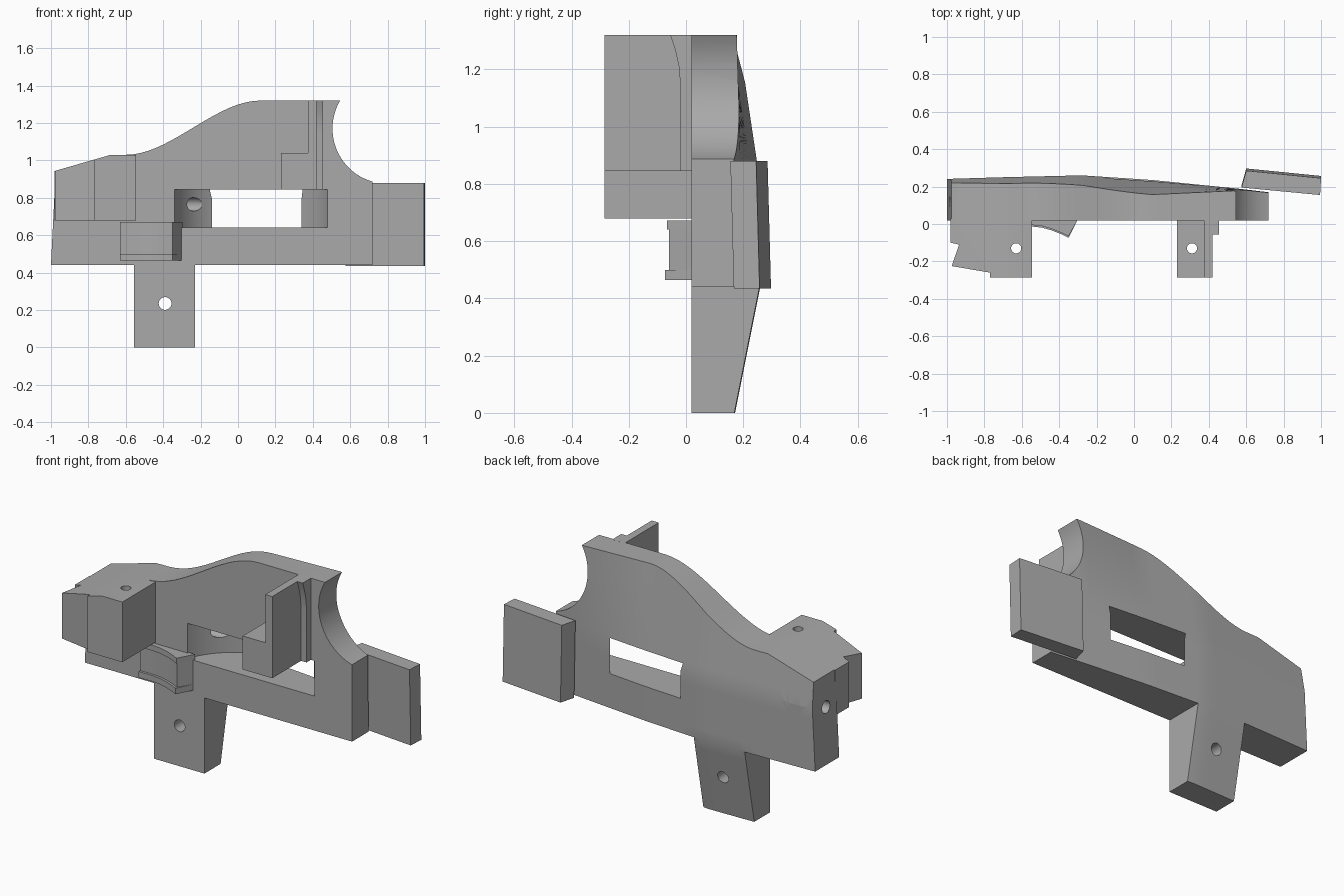
import bpy, bmesh, math
from mathutils import Vector

if "Cube" in bpy.data.objects:
    bpy.data.objects.remove(bpy.data.objects["Cube"], do_unlink=True)

grey = bpy.data.materials.new("plain_grey")
grey.use_nodes = True
grey.diffuse_color = (0.4, 0.4, 0.4, 1)
grey.node_tree.nodes["Principled BSDF"].inputs["Base Color"].default_value = (0.4, 0.4, 0.4, 1)


def finish(name, bm):
    bmesh.ops.recalc_face_normals(bm, faces=bm.faces[:])
    mesh = bpy.data.meshes.new(name)
    bm.to_mesh(mesh)
    bm.free()
    mesh.materials.append(grey)
    ob = bpy.data.objects.new(name, mesh)
    bpy.context.collection.objects.link(ob)
    return ob


def prism(name, pts, axis, lo, hi):
    """Extrude a flat outline along one axis."""
    place = {"x": lambda a, b: (lo, a, b), "y": lambda a, b: (a, lo, b), "z": lambda a, b: (a, b, lo)}[axis]
    bm = bmesh.new()
    face = bm.faces.new([bm.verts.new(place(*p)) for p in pts])
    new = bmesh.ops.extrude_face_region(bm, geom=[face])["geom"]
    step = Vector([(hi - lo) * (axis == a) for a in "xyz"])
    bmesh.ops.translate(bm, vec=step, verts=[v for v in new if isinstance(v, bmesh.types.BMVert)])
    return finish(name, bm)


def box(name, x0, x1, y0, y1, z0, z1):
    return prism(name, [(x0, y0), (x1, y0), (x1, y1), (x0, y1)], "z", z0, z1)


def rod(start, end, radius, sides=32):
    """Cylinder cutter between two points."""
    a, b = Vector(start), Vector(end)
    bm = bmesh.new()
    bmesh.ops.create_cone(bm, cap_ends=True, segments=sides, radius1=radius, radius2=radius, depth=(b - a).length)
    turn = (b - a).to_track_quat("Z", "Y").to_matrix().to_4x4()
    turn.translation = (a + b) / 2
    bm.transform(turn)
    return finish("cutter", bm)


def combine(ob, other, operation="DIFFERENCE"):
    mod = ob.modifiers.new("cut", "BOOLEAN")
    mod.operation, mod.object, mod.solver = operation, other, "EXACT"
    bpy.context.view_layer.objects.active = ob
    bpy.ops.object.modifier_apply(modifier=mod.name)
    bpy.data.objects.remove(other, do_unlink=True)


# Back surface of the plate, falling away towards the top, the foot and the +x end
RIDGE = [(-1.1, 0.238), (-0.7, 0.25), (-0.28, 0.26), (0.1, 0.235), (0.55, 0.19), (0.8, 0.16)]


def back(x, z):
    for (xa, ya), (xb, yb) in zip(RIDGE, RIDGE[1:]):
        if x <= xb:
            y = ya + (yb - ya) * (x - xa) / (xb - xa)
            break
    fade = min(1, max(0.15, 1 - (x - 0.1) * 1.9))
    return y - 0.15 * max(0, z - 0.8) * fade - 0.2 * max(0, 0.44 - z)


def envelope():
    bm = bmesh.new()
    bmesh.ops.create_grid(bm, x_segments=30, y_segments=24, size=1)
    for v in bm.verts:
        x, z = -0.15 + 0.93 * v.co.x, 0.68 + 0.72 * v.co.y
        v.co = (x, back(x, z), z)
    new = bmesh.ops.extrude_face_region(bm, geom=bm.faces[:])["geom"]
    for v in new:
        if isinstance(v, bmesh.types.BMVert):
            v.co.y = -0.3
    return finish("cutter", bm)


# Main plate outline: foot, concave end and swept top
outline = [(-1, 0.44), (-0.555, 0.44), (-0.555, 0), (-0.23, 0), (-0.23, 0.44), (0.72, 0.44)]
for i in range(17):
    a = math.radians(254 - 104.5 * i / 16)
    outline.append((0.80 + 0.295 * math.cos(a), 1.17 + 0.295 * math.sin(a)))
for i in range(19):
    t = 1 - i / 18
    outline.append((-0.6 + 0.72 * t, 1.03 + 0.29 * t * t * (3 - 2 * t)))
outline += [(-0.68, 1.03), (-0.975, 0.945)]
plate = prism("main_plate", outline, "y", 0.02, 0.5)
combine(plate, envelope(), "INTERSECT")

# Rounded window and screw holes through the plate
combine(plate, rod((0.07, -0.132, 0.64), (0.07, -0.132, 0.845), 0.437, 96))
combine(plate, rod((-1.1, 0.11, 0.765), (-0.15, 0.185, 0.765), 0.036))
for x, z, front in ((-0.87, 0.82, 0.05), (-0.39, 0.235, -0.1)):
    combine(plate, rod((x, front, z), (x, 0.5, z), 0.034))
    combine(plate, rod((x, 0.15, z), (x, 0.5, z), 0.066))

# Stepped mounting block with a sloping top
plan = [(-0.98, 0.03), (-0.98, -0.10), (-0.935, -0.11), (-0.975, -0.225), (-0.77, -0.26),
        (-0.77, -0.285), (-0.545, -0.285), (-0.545, 0.03)]
block = prism("mounting_block", plan, "z", 0.68, 1.2)
top = [(-1.1, 0.6), (-0.5, 0.6), (-0.5, 1.03), (-0.68, 1.03), (-1.1, 0.909)]
combine(block, prism("cutter", top, "y", -0.5, 0.5), "INTERSECT")
combine(block, rod((-0.87, -0.4, 0.82), (-0.87, -0.03, 0.82), 0.034))
combine(block, rod((-0.63, -0.13, 0.5), (-0.63, -0.13, 1.2), 0.027))

# Upright bracket: tall wall, low step and curved rib
bracket = prism("upright_bracket", [(0.23, 0.845), (0.42, 0.845), (0.42, 1.32), (0.375, 1.32),
                                    (0.375, 1.04), (0.23, 1.04)], "y", -0.285, 0.03)
combine(bracket, rod((0.31, -0.13, 0.7), (0.31, -0.13, 1.2), 0.027))
rib = prism("bracket_rib", [(0.03, 0.845), (-0.02, 0.845), (-0.02, 1.15), (-0.025, 1.21), (-0.038, 1.27),
                            (-0.055, 1.32), (0.03, 1.32)], "x", 0.415, 0.455)

# Curved cradle with a lip at top and bottom
arc = [(-0.63, 0.0), (-0.54, 0.0), (-0.49, -0.006), (-0.44, -0.02), (-0.39, -0.04), (-0.35, -0.06)]
parts = [plate, block, bracket, rib]
for name, lip, z0, z1 in (("cradle_lower_lip", 0.014, 0.465, 0.5), ("cradle", 0, 0.5, 0.64),
                          ("cradle_upper_lip", 0.006, 0.64, 0.672)):
    shape = [(x, y - lip) for x, y in arc] + [(-0.297, 0.03), (-0.63, 0.03)]
    parts.append(prism(name, shape, "z", z0, z1))

# Angled end tab
tab = prism("end_tab", [(0.575, 0.195), (0.995, 0.155), (1.0, 0.245), (0.6, 0.285)], "z", 0.435, 0.88)
for v in tab.data.vertices:
    if v.co.z < 0.6:
        v.co.y += 0.012
combine(tab, rod((0.86, 0, 0.74), (0.86, 0.5, 0.74), 0.05))
parts.append(tab)

# Smooth the curved walls, keep corners crisp
bpy.ops.object.select_all(action="DESELECT")
for ob in parts:
    ob.select_set(True)
bpy.context.view_layer.objects.active = plate
bpy.ops.object.shade_smooth_by_angle(angle=math.radians(25))
